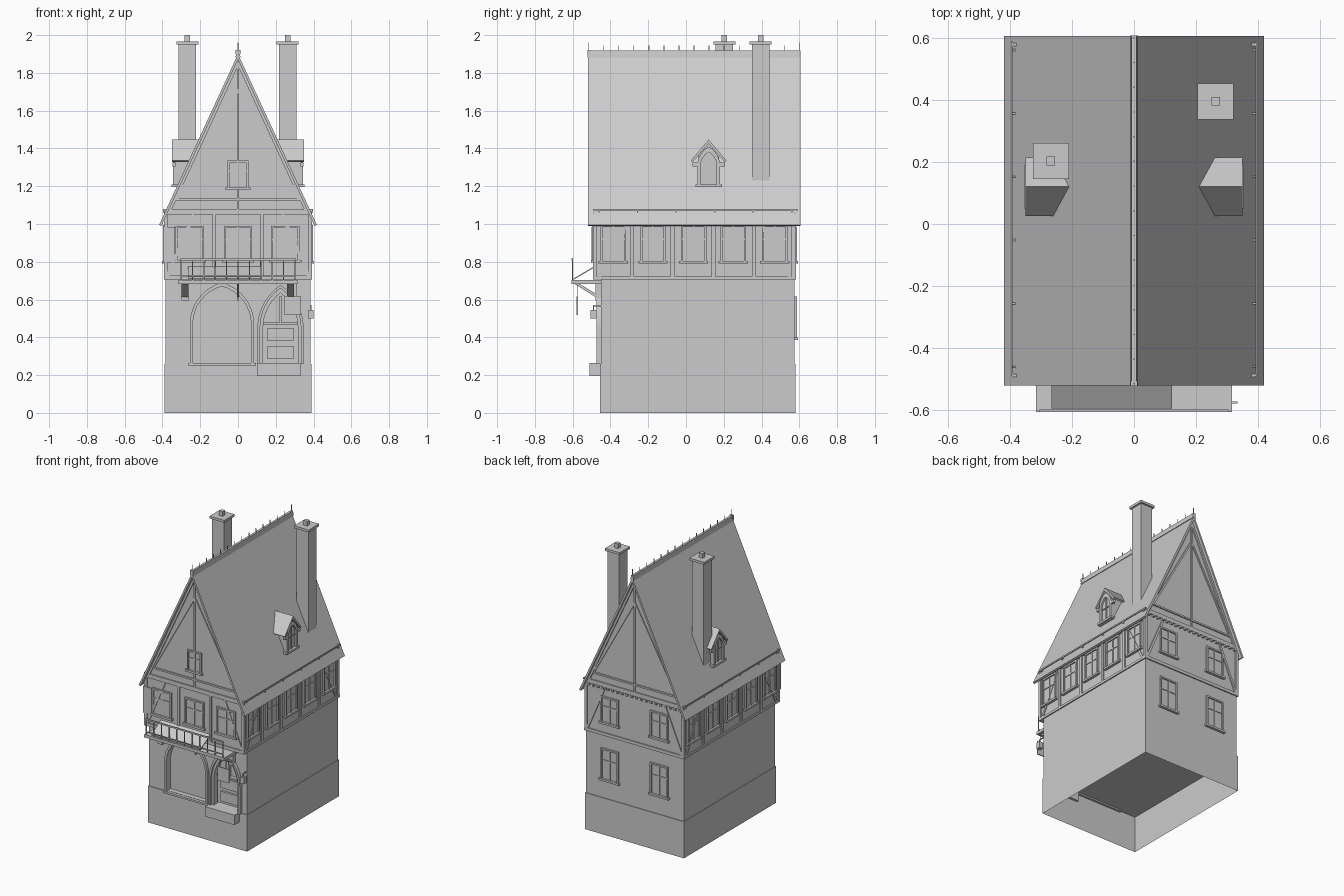
import bpy, bmesh, math
from mathutils import Vector

if "Cube" in bpy.data.objects:
    bpy.data.objects.remove(bpy.data.objects["Cube"])

# Face frames: local (u across, v up, d outward) -> world
FRONT = lambda u, v, d: (u, -0.485 - d, v)
GROUND = lambda u, v, d: (u, -0.45 - d, v)
BACK = lambda u, v, d: (-u, 0.575 + d, v)
RIGHT = lambda u, v, d: (0.385 + d, u, v)
LEFT = lambda u, v, d: (-0.385 - d, u, v)
WORLD_XZ = lambda u, v, d: (u, d, v)
SIDE_P = lambda u, v, d: (d, u, v)
SIDE_N = lambda u, v, d: (-d, u, v)


class Part:
    """Collects prisms and bars into one named object."""
    def __init__(self, name):
        self.name, self.bm = name, bmesh.new()

    def prism(self, F, pts, d0, d1):
        a = [self.bm.verts.new(F(u, v, d0)) for u, v in pts]
        b = [self.bm.verts.new(F(u, v, d1)) for u, v in pts]
        n = len(pts)
        self.bm.faces.new(a)
        self.bm.faces.new(b[::-1])
        for i in range(n):
            self.bm.faces.new((a[i], b[i], b[(i + 1) % n], a[(i + 1) % n]))

    def box(self, F, u0, u1, v0, v1, d0, d1):
        self.prism(F, [(u0, v0), (u1, v0), (u1, v1), (u0, v1)], d0, d1)

    def bar(self, F, p, q, w, d0, d1):
        p, q = Vector(p), Vector(q)
        n = (q - p).normalized()
        n = Vector((-n.y, n.x)) * w / 2
        self.prism(F, [p - n, q - n, q + n, p + n], d0, d1)

    def ring(self, F, outer, inner, d0, d1):
        for i in range(len(outer) - 1):
            self.prism(F, [outer[i], outer[i + 1], inner[i + 1], inner[i]], d0, d1)

    def window(self, F, u, v0, v1, w, t=0.011):
        h = w / 2
        self.box(F, u - h, u + h, v0, v1, -0.005, 0.003)
        for s in (-1, 1):
            self.box(F, u + s * h, u + s * (h - t), v0, v1, 0, 0.012)
        self.box(F, u - h, u + h, v1 - t, v1, 0, 0.012)
        self.box(F, u - h - .01, u + h + .01, v0 - .005, v0 + .009, 0, 0.018)
        self.box(F, u - .004, u + .004, v0, v1, 0, 0.008)
        vm = v0 + (v1 - v0) * .62
        self.box(F, u - h, u + h, vm - .004, vm + .004, 0, 0.008)

    def done(self):
        bmesh.ops.recalc_face_normals(self.bm, faces=self.bm.faces)
        me = bpy.data.meshes.new(self.name)
        self.bm.to_mesh(me)
        self.bm.free()
        ob = bpy.data.objects.new(self.name, me)
        bpy.context.collection.objects.link(ob)
        return ob


def arch(c, a, v0, vs, v1, n=8):
    """Pointed arch outline, open at the foot."""
    h = v1 - vs
    R = (a * a + h * h) / (2 * a)
    end = math.asin(min(1, h / R)) if R >= a and h >= a else math.pi - math.asin(min(1, h / R))
    r = [(a - R + R * math.cos(end * i / n), vs + R * math.sin(end * i / n)) for i in range(n + 1)]
    half = [(a, v0)] + r[:-1]
    return [(c + x, z) for x, z in half] + [(c, v1)] + [(c - x, z) for x, z in half[::-1]]


# Plinth, open at the bottom
p = Part("plinth")
p.box(WORLD_XZ, -.39, .39, 0, .26, -.455, .58)
bmesh.ops.delete(p.bm, geom=[f for f in p.bm.faces if max(v.co.z for v in f.verts) < .01], context='FACES')
p.done()

# Ground floor with recessed arches
p = Part("ground_floor")
p.box(WORLD_XZ, -.385, .385, .26, .71, -.45, .575)
ground = p.done()
p = Part("arch_cutter")
p.prism(GROUND, arch(-.085, .156, .265, .47, .67), -.035, .05)
p.prism(GROUND, arch(.225, .106, .265, .45, .655), -.045, .05)
cutter = p.done()
cutter.hide_render = True
cutter.hide_set(True)
m = ground.modifiers.new("recess", 'BOOLEAN')
m.object, m.operation, m.solver = cutter, 'DIFFERENCE', 'EXACT'

p = Part("arch_surrounds")
p.ring(GROUND, arch(-.085, .17, .26, .47, .69), arch(-.085, .154, .26, .47, .67), -.01, .018)
p.ring(GROUND, arch(.225, .122, .26, .45, .677), arch(.225, .108, .26, .45, .66), -.01, .025)
p.ring(GROUND, arch(.225, .108, .26, .45, .66), arch(.225, .092, .26, .45, .635), -.03, .01)
p.box(GROUND, -.262, .095, .25, .263, -.01, .02)
p.done()

p = Part("door")
p.box(GROUND, .135, .315, .465, .478, -.045, -.02)
p.box(GROUND, .22, .23, .47, .62, -.045, -.025)
for v in (.285, .38):
    p.box(GROUND, .155, .295, v, v + .07, -.045, -.03)
p.done()
p = Part("door_step")
p.box(GROUND, .1, .33, .195, .265, -.01, .062)
p.done()

# Upper floor and gables in one prism
p = Part("upper_floor")
p.prism(WORLD_XZ, [(-.385, .705), (.385, .705), (.385, 1.035), (0, 1.87), (-.385, 1.035)], -.485, .575)
p.done()

# Timber framing
p = Part("timber_frame")
for F in (FRONT, BACK):
    for v0, v1 in ((.705, .727), (1.05, 1.08), (1.125, 1.137)):
        w = .392 if v0 < 1.06 else .345
        p.box(F, -w, w, v0, v1, -.002, .008)
    p.box(F, -.006, .006, 1.08, 1.86, -.002, .009)
    for s in (-1, 1):
        p.box(F, s * .392, s * .372, .71, 1.05, -.002, .008)
        p.bar(F, (s * .375, .72), (s * .235, 1.05), .016, -.002, .007)
        p.bar(F, (0, 1.715), (s * .325, 1.13), .012, -.002, .007)
        p.bar(F, (0, 1.855), (s * .36, 1.075), .016, -.002, .01)
for u in (-.125, .125):
    p.box(FRONT, u - .009, u + .009, .72, 1.05, -.002, .008)
for F in (RIGHT, LEFT):
    for v0, v1 in ((.705, .722), (1.0, 1.02)):
        p.box(F, -.493, .583, v0, v1, -.002, .008)
    for u in (-.482, -.285, -.07, .145, .36, .57):
        p.box(F, u - .011, u + .011, .71, 1.01, -.002, .008)
    for a, b in ((-.46, -.31), (.55, .40)):
        p.bar(F, (a, .72), (b, 1.0), .016, -.002, .006)
for i in range(20):  # joist ends below the rear gable
    u = -.36 + i * .72 / 19
    p.box(BACK, u - .007, u + .007, 1.035, 1.05, -.002, .014)
p.done()

# Windows
p = Part("windows")
for u in (-.255, 0, .25):
    p.window(FRONT, u, .80, .99, .15)
p.window(FRONT, 0, 1.185, 1.335, .11)
for F in (RIGHT, LEFT):
    for u in (-.385, -.175, .04, .25, .47):
        p.window(F, u, .795, .995, .135)
for u in (-.195, .195):
    p.window(BACK, u, .795, .985, .14)
    p.window(BACK, u, .39, .615, .14)
p.done()
p = Part("shutter")
p.box(FRONT, -.397, -.333, .795, .985, .008, .014)
p.done()

# Main roof
p = Part("roof")
p.prism(WORLD_XZ, [(-.418, .995), (0, 1.9), (.418, .995), (.405, .99), (0, 1.87), (-.405, .99)], -.52, .605)
p.done()
p = Part("ridge")
p.prism(WORLD_XZ, [(-.013, 1.882), (.013, 1.882), (.008, 1.918), (-.008, 1.918)], -.522, .607)
for i in range(15):
    y = -.515 + i * 1.115 / 14
    e = .008 if i in (0, 14) else 0
    p.box(WORLD_XZ, -.002, .002, 1.91, 1.945 + 2 * e, y - .002, y + .002)
p.box(WORLD_XZ, -.012, .012, 1.9, 1.922, -.522, -.505)
p.done()
p = Part("snow_rails")
for s in (-1, 1):
    p.box(WORLD_XZ, s * .392, s * .397, 1.07, 1.08, -.49, .59)
    for i in range(6):
        y = -.46 + i * .204
        p.box(WORLD_XZ, s * .38, s * .396, 1.06, 1.073, y - .003, y + .003)
p.done()

# Dormers
p = Part("dormers")
for F in (SIDE_P, SIDE_N):
    p.prism(F, [(.065, 1.2), (.175, 1.2), (.175, 1.365), (.12, 1.425), (.065, 1.365)], .2, .333)
    p.prism(F, [(.025, 1.335), (.12, 1.447), (.215, 1.335), (.205, 1.328), (.12, 1.425), (.035, 1.328)], .2, .35)
    p.ring(F, arch(.12, .06, 1.205, 1.31, 1.41), arch(.12, .042, 1.205, 1.31, 1.38), .33, .345)
    p.box(F, .05, .19, 1.195, 1.21, .32, .352)
    p.box(F, .117, .123, 1.2, 1.38, .33, .339)
    p.box(F, .08, .16, 1.297, 1.303, .33, .339)
    for u in (.048, .192):
        p.box(F, u - .014, u + .014, 1.305, 1.325, .33, .346)
p.done()

# Chimneys
p = Part("chimneys")
for x, y in ((.263, .395), (-.268, .203)):
    for h, z0, z1 in ((.046, 1.22, 1.95), (.058, 1.95, 1.967), (.014, 1.967, 2.0)):
        p.box(WORLD_XZ, x - h, x + h, z0, z1, y - h, y + h)
p.done()

# Balcony, brackets and railing
p = Part("balcony")
p.box(WORLD_XZ, -.315, .315, .682, .703, -.605, -.45)
for x in (-.28, 0, .278):
    w = .006 if x == 0 else .018
    p.prism(SIDE_P, [(-.59, .683), (-.565, .683), (-.45, .615), (-.45, .595)], x - w, x + w)
    p.box(SIDE_P, -.48, -.45, .595, .683, x - w, x + w)
p.done()
p = Part("railing")
p.box(WORLD_XZ, -.305, .305, .808, .818, -.605, -.598)
p.box(WORLD_XZ, -.305, .305, .722, .728, -.604, -.599)
for i in range(11):
    x = -.302 + i * .0604
    p.box(WORLD_XZ, x - .003, x + .003, .7, .82, -.604, -.598)
p.done()
p = Part("awning")
p.prism(SIDE_P, [(-.595, .705), (-.595, .712), (-.488, .775), (-.488, .768)], -.265, .123)
p.done()

# Hanging sign and wall lantern
p = Part("hanging_sign")
p.box(WORLD_XZ, .245, .333, .518, .615, -.579, -.572)
for x in (.262, .308):
    p.box(WORLD_XZ, x - .002, x + .002, .61, .69, -.577, -.574)
p.done()
p = Part("lantern")
p.box(WORLD_XZ, .37, .4, .5, .545, -.505, -.475)
p.box(WORLD_XZ, .382, .388, .545, .57, -.493, -.487)
p.box(WORLD_XZ, .382, .388, .564, .57, -.493, -.445)
p.done()
